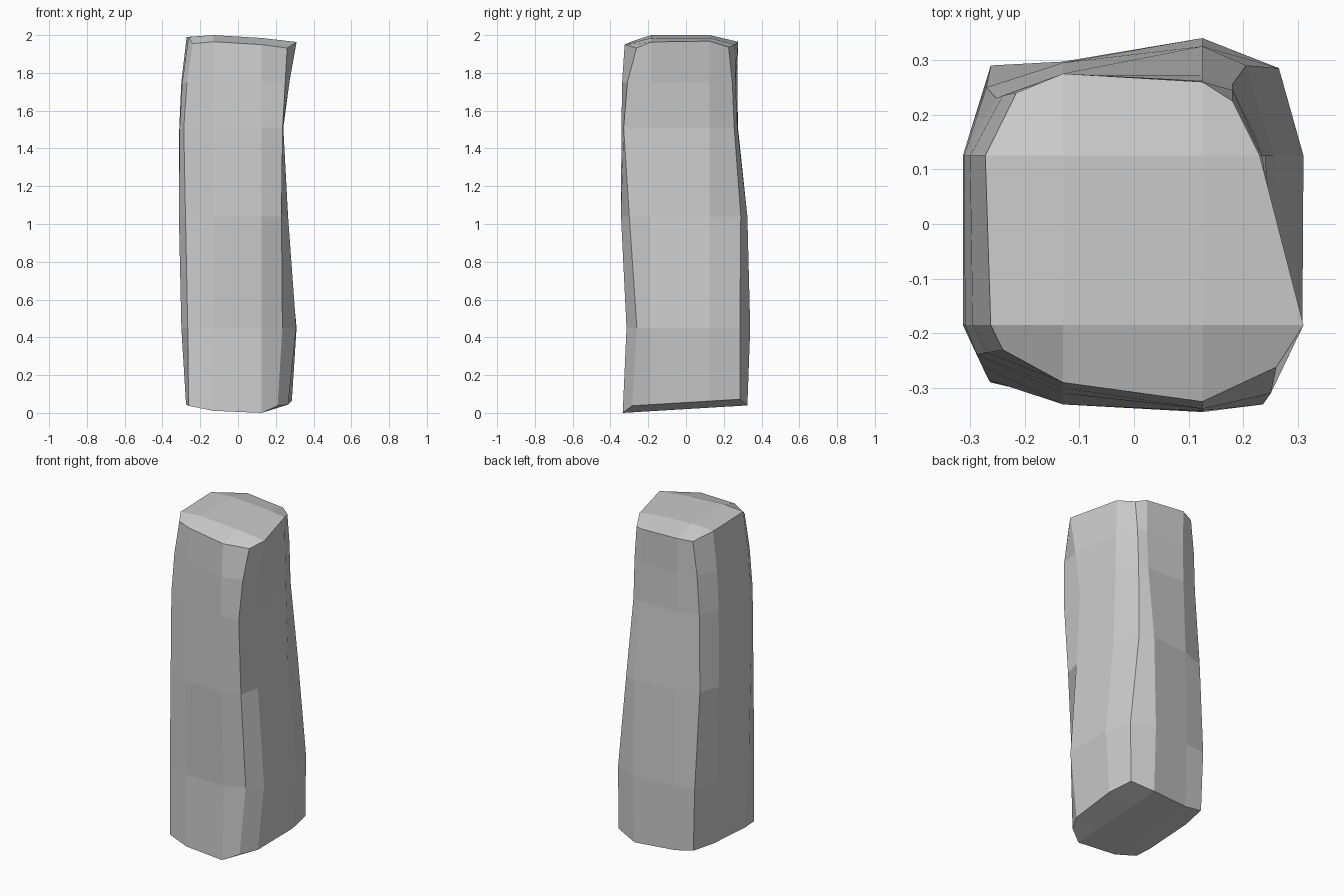
import bpy, bmesh

if "Cube" in bpy.data.objects:
    bpy.data.objects.remove(bpy.data.objects["Cube"])

# Ring levels: z, four corners (FL, FR, BR, BL),
# then side depths: front (l, r), right (front, back), back (r, l), left (back, front)
LEVELS = [
    (0.00, (-.262, -.29), (.21, -.285), (.26, .285), (-.25, .285),
     (-.32, -.335), (.265, .285), (.325, .295), (-.275, -.275)),
    (0.45, (-.266, -.285), (.235, -.26), (.265, .285), (-.262, .29),
     (-.31, -.315), (.308, .31), (.34, .297), (-.297, -.30)),
    (1.04, (-.278, -.26), (.23, -.30), (.205, .29), (-.27, .25),
     (-.33, -.344), (.265, .255), (.325, .295), (-.313, -.313)),
    (1.51, (-.287, -.24), (.236, -.33), (.18, .255), (-.252, .23),
     (-.31, -.342), (.24, .24), (.272, .275), (-.311, -.309)),
    (1.75, (-.27, -.235), (.25, -.31), (.18, .245), (-.24, .235),
     (-.30, -.338), (.272, .235), (.262, .272), (-.30, -.295)),
    (1.98, (-.24, -.23), (.26, -.262), (.18, .225), (-.215, .24),
     (-.29, -.325), (.31, .23), (.26, .275), (-.272, -.262)),
]
XA, XB, YA, YB = -.13, .125, -.185, .125


def ring_points(level):
    z, fl, fr, br, bl, f, r, b, l = level
    xy = [fl, (XA, f[0]), (XB, f[1]), fr, (r[0], YA), (r[1], YB),
          br, (XB, b[0]), (XA, b[1]), bl, (l[0], YB), (l[1], YA)]
    return [(x, y, z) for x, y in xy]


# Where each ring point sits in a 4 x 4 cap grid
GRID = [(0, 0), (1, 0), (2, 0), (3, 0), (3, 1), (3, 2),
        (3, 3), (2, 3), (1, 3), (0, 3), (0, 2), (0, 1)]


def top_z(i, j, x, y):
    return 2 - .06 * max(0, x + .13) - (.035 if j in (0, 3) else 0) - (.01 if i in (0, 3) else 0)


def bottom_z(i, j, x, y):
    return max(0, .06 * (y + .335)) + (0, .01, 0, 0)[i] + (.035 if i in (0, 3) else 0)


bm = bmesh.new()
rings = [[bm.verts.new(p) for p in ring_points(lv)] for lv in LEVELS]

# Pillar walls
for a, b in zip(rings, rings[1:]):
    for k in range(12):
        n = (k + 1) % 12
        bm.faces.new((a[k], a[n], b[n], b[k]))

# Worn, uneven top and bottom caps
for ring, height in ((rings[0], bottom_z), (rings[-1], top_z)):
    cap = dict(zip(GRID, ring))
    for i, x in ((1, XA), (2, XB)):
        for j, y in ((1, YA), (2, YB)):
            cap[i, j] = bm.verts.new((x, y, 0))
    for (i, j), v in cap.items():
        v.co.z = height(i, j, v.co.x, v.co.y)
    for i in range(3):
        for j in range(3):
            bm.faces.new((cap[i, j], cap[i + 1, j], cap[i + 1, j + 1], cap[i, j + 1]))

bmesh.ops.recalc_face_normals(bm, faces=bm.faces)
mesh = bpy.data.meshes.new("stone_pillar")
bm.to_mesh(mesh)
bm.free()
bpy.context.collection.objects.link(bpy.data.objects.new("stone_pillar", mesh))
